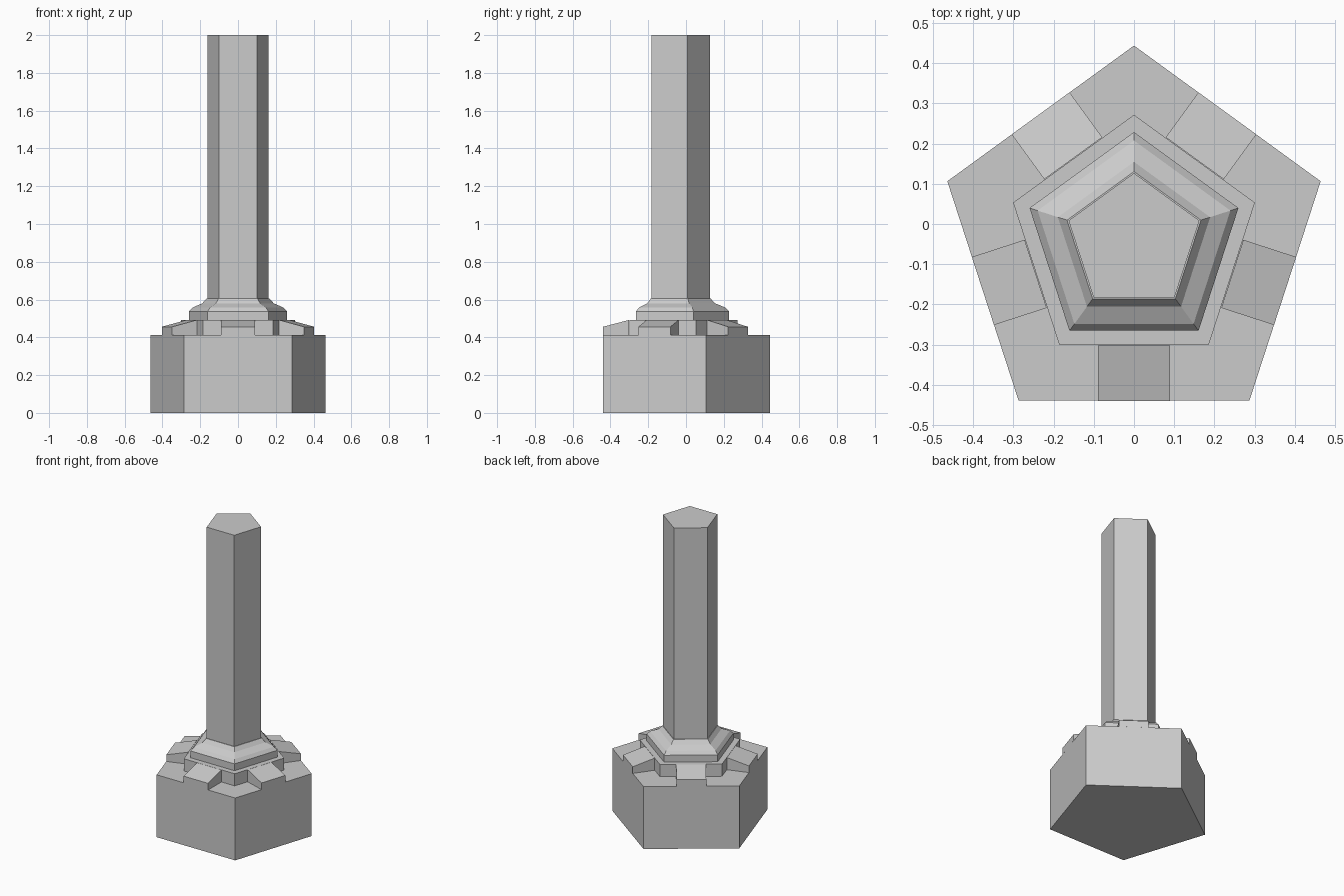
import bpy, bmesh
from math import sin, cos, tau, pi
from mathutils import Matrix

if "Cube" in bpy.data.objects:
    bpy.data.objects.remove(bpy.data.objects["Cube"])

CENTRE_Y = -0.0445   # pentagon centre, so the bounds sit on the origin


def finish(name, bm):
    bmesh.ops.recalc_face_normals(bm, faces=bm.faces)
    mesh = bpy.data.meshes.new(name)
    bm.to_mesh(mesh)
    bm.free()
    ob = bpy.data.objects.new(name, mesh)
    bpy.context.collection.objects.link(ob)
    return ob


def pentagon_stack(name, profile):
    """Five-sided solid through (circumradius, z) rings, point towards +y."""
    bm = bmesh.new()
    rings = []
    for r, z in profile:
        rings.append([bm.verts.new((r * cos(pi / 2 + tau * i / 5),
                                    CENTRE_Y + r * sin(pi / 2 + tau * i / 5), z))
                      for i in range(5)])
    for a, b in zip(rings, rings[1:]):
        for i in range(5):
            j = (i + 1) % 5
            bm.faces.new((a[i], a[j], b[j], b[i]))
    bm.faces.new(rings[0][::-1])
    bm.faces.new(rings[-1])
    return finish(name, bm)


def sloped_block(name, turn):
    """Wedge-topped block on one side of the base, flush with its outer face."""
    bm = bmesh.new()
    section = [(-0.395, 0.412), (-0.395, 0.456), (-0.257, 0.492), (-0.257, 0.412)]
    ends = [[bm.verts.new((x, y, z)) for y, z in section] for x in (-0.089, 0.089)]
    for i in range(4):
        j = (i + 1) % 4
        bm.faces.new((ends[0][i], ends[0][j], ends[1][j], ends[1][i]))
    bm.faces.new(ends[0])
    bm.faces.new(ends[1][::-1])
    bm.transform(Matrix.Translation((0, CENTRE_Y, 0)) @ Matrix.Rotation(turn, 4, 'Z'))
    return finish(name, bm)


# Plinth, ledge, moulded collar and tall shaft
pentagon_stack("base", [(0.488, 0), (0.488, 0.412)])
pentagon_stack("ledge", [(0.316, 0.412), (0.316, 0.492)])
pentagon_stack("collar", [(0.273, 0.492), (0.273, 0.537), (0.252, 0.558),
                          (0.199, 0.580), (0.175, 0.605)])
pentagon_stack("shaft", [(0.171, 0.605), (0.171, 2.0)])

# One block on each side
for k in range(5):
    sloped_block(f"side_block_{k + 1}", tau * k / 5)
